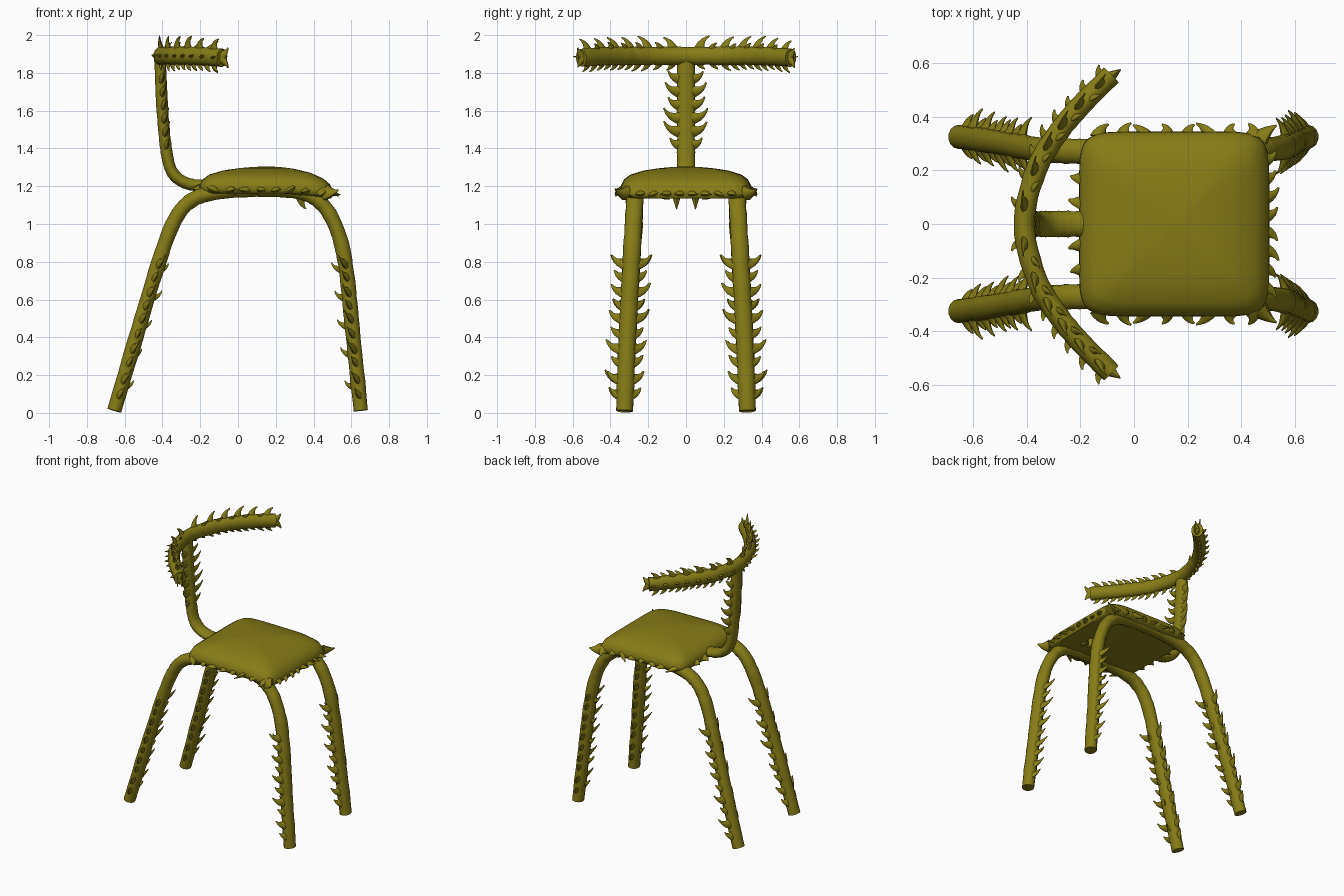
import bpy, bmesh, math, random
from mathutils import Vector as V

if "Cube" in bpy.data.objects:
    bpy.data.objects.remove(bpy.data.objects["Cube"])
random.seed(4)

olive = bpy.data.materials.new("olive")
olive.diffuse_color = (0.24, 0.2, 0.008, 1)
olive.use_nodes = True
olive.node_tree.nodes["Principled BSDF"].inputs["Base Color"].default_value = olive.diffuse_color
X, Y, Z = V((1, 0, 0)), V((0, 1, 0)), V((0, 0, 1))


def finish(bm, name, mirror=False):
    bmesh.ops.recalc_face_normals(bm, faces=bm.faces)
    me = bpy.data.meshes.new(name)
    bm.to_mesh(me)
    bm.free()
    me.materials.append(olive)
    ob = bpy.data.objects.new(name, me)
    bpy.context.collection.objects.link(ob)
    bpy.context.view_layer.objects.active = ob
    ob.select_set(True)
    bpy.ops.object.shade_smooth_by_angle(angle=math.radians(50))
    ob.select_set(False)
    if mirror:
        m = ob.modifiers.new("mirror", 'MIRROR')
        m.use_axis = (False, True, False)
        m.use_mirror_merge = False
    return ob


def smooth_path(pts, n=8):
    """Catmull-Rom curve through the control points."""
    p = [V(q) for q in pts]
    p = [2 * p[0] - p[1]] + p + [2 * p[-1] - p[-2]]
    out = []
    for i in range(1, len(p) - 2):
        a, b, c, d = p[i - 1:i + 3]
        for k in range(n):
            t = k / n
            out.append(0.5 * (2 * b + (c - a) * t + (2 * a - 5 * b + 4 * c - d) * t * t
                              + (3 * b - a - 3 * c + d) * t ** 3))
    return out + [p[-2]]


def skin(bm, rings):
    """Join rings of points into a closed tube."""
    vs = [[bm.verts.new(q) for q in r] for r in rings]
    n = len(vs[0])
    for a, b in zip(vs, vs[1:]):
        for i in range(n):
            bm.faces.new((a[i], a[(i + 1) % n], b[(i + 1) % n], b[i]))
    bm.faces.new(vs[0])
    bm.faces.new(vs[-1])


def tube(bm, path, ref, ra, rb, sides=14, bump=0.04):
    """Slightly knobbly tube; ra is the radius along ref, rb across it."""
    rings = []
    for i, p in enumerate(path):
        t = (path[min(i + 1, len(path) - 1)] - path[max(i - 1, 0)]).normalized()
        u = (ref - t * ref.dot(t)).normalized()
        w = t.cross(u)
        k = 1 + random.uniform(-bump, bump)
        rings.append([p + (u * math.cos(a) * ra + w * math.sin(a) * rb) * k
                      for a in (math.tau * j / sides for j in range(sides))])
    skin(bm, rings)


def thorn(bm, p, out, curl, length, width, flat=0.5, bend=0.6):
    """Flattened hooked spike growing along out and bending to curl."""
    out, curl = out.normalized(), curl.normalized()
    length *= random.uniform(0.88, 1.12)
    n = out.cross(curl).normalized()
    p1, p2 = p + out * length * 0.75, p + out * length + curl * length * bend
    rings = []
    for t in (0, 0.2, 0.4, 0.6, 0.8, 1):
        c = p * (1 - t) ** 2 + p1 * 2 * t * (1 - t) + p2 * t * t
        w = n.cross(((p1 - p) * (1 - t) + (p2 - p1) * t).normalized())
        r = width * ((1 - t) ** 1.3 + 0.12)
        rings.append([c + w * math.cos(a) * r + n * math.sin(a) * r * flat
                      for a in (math.tau * j / 8 for j in range(8))])
    skin(bm, rings)


# Legs: one bent tube makes a back and a front leg, mirrored across y
bm = bmesh.new()
legs = smooth_path([(-0.655, 0.325, 0.012), (-0.54, 0.31, 0.4), (-0.425, 0.29, 0.78),
                    (-0.345, 0.275, 1.0), (-0.26, 0.272, 1.115), (-0.13, 0.27, 1.165),
                    (0.1, 0.27, 1.182), (0.32, 0.27, 1.17), (0.44, 0.272, 1.11),
                    (0.52, 0.28, 0.98), (0.57, 0.29, 0.78), (0.61, 0.31, 0.4),
                    (0.65, 0.325, 0.012)])
tube(bm, legs, Y, 0.046, 0.04)
for end in (-1, 1):
    half = [p for p in legs if p.x * end > 0.2]
    for i, z in enumerate((0.1, 0.18, 0.27, 0.34, 0.42, 0.5, 0.57, 0.64, 0.72, 0.79)):
        p = min(half, key=lambda q: abs(q.z - z)).copy()
        q = next((a, b) for a, b in zip(legs, legs[1:]) if (a.z - z) * (b.z - z) <= 0
                 and a.x * end > 0.2)
        p = q[0].lerp(q[1], (z - q[0].z) / (q[1].z - q[0].z))
        big = 1.0 if i % 2 else 0.75
        for s in (-1, 1):
            thorn(bm, p + Y * s * 0.025, Y * s - X * end * 0.25, Z - X * end * 0.4,
                  0.078 * big, 0.034)
        if i % 2 == 0:
            thorn(bm, p - X * end * 0.025 + Z * 0.04, -X * end + Y * random.uniform(-.5, .5),
                  Z, 0.055, 0.022)
finish(bm, "legs", True)

# Seat: domed cushion with a rounded square outline that dips to the front
bm = bmesh.new()


def edge(a, e=0.26):
    c, s = math.cos(a), math.sin(a)
    return (math.copysign(abs(c) ** e, c), math.copysign(abs(s) ** e, s))


rings = []
for s, z in ((0.02, 1.16), (0.85, 1.157), (0.96, 1.163), (1, 1.182), (0.995, 1.205),
             (0.95, 1.237), (0.85, 1.262), (0.65, 1.283), (0.4, 1.296), (0.2, 1.302), (0.02, 1.305)):
    ring = []
    for j in range(64):
        u, v = edge(math.tau * (j + 0.5) / 64)
        x, y = 0.15 + 0.355 * u * s, 0.345 * v * s
        drop = 0.03 * max(0, (x - 0.2) / 0.3) ** 2
        ring.append((x, y, z - drop))
    rings.append(ring)
skin(bm, rings)
finish(bm, "seat")

# Seat fringe: drooping thorns all round the rim
bm = bmesh.new()
for x in (-0.13, -0.04, 0.04, 0.12, 0.2, 0.28, 0.36, 0.44):
    z = 1.185 - 0.025 * max(0, (x - 0.2) / 0.3) ** 2
    thorn(bm, V((x, 0.325, z)), Y + X * random.uniform(-.4, .4) - Z * 0.2,
          X * random.choice((-1, 1)) + Z * random.uniform(-0.6, 0.4), 0.05, 0.032, 0.6)
for y in (0.03, 0.1, 0.17, 0.24):
    thorn(bm, V((0.48, y, 1.165)), X - Z * 0.2, Y + Z * random.uniform(-.7, .3), 0.055, 0.032, 0.6)
thorn(bm, V((0.47, 0.32, 1.165)), X + Y, Z + X, 0.065, 0.04, 0.7, 0.3)
for y in (0.17, 0.08):
    thorn(bm, V((-0.18, y, 1.19)), -X, Y - Z * 0.5, 0.06, 0.035, 0.7, 0.2)
# small hooks hanging below the seat
thorn(bm, V((0.33, 0.05, 1.165)), -Z, X, 0.095, 0.03, 0.8, 0.35)
thorn(bm, V((0.34, 0.1, 1.16)), Y - Z * 0.5, Z, 0.06, 0.03, 0.7, 0.3)
finish(bm, "seat_fringe", True)

# Back post: bends up from under the seat, thorns on both sides
bm = bmesh.new()
post = smooth_path([(0.0, 0, 1.2), (-0.15, 0, 1.2), (-0.27, 0, 1.215), (-0.345, 0, 1.27),
                    (-0.378, 0, 1.38), (-0.4, 0, 1.6), (-0.413, 0, 1.88)])
tube(bm, post, Y, 0.048, 0.032)
for i, z in enumerate((1.42, 1.49, 1.56, 1.63, 1.7, 1.77)):
    x = -0.378 - 0.075 * (z - 1.38)
    for s in (-1, 1):
        thorn(bm, V((x, s * 0.025, z)), Y * s + X * 0.15, Z + X * 0.2,
              0.085 if i in (1, 2, 4) else 0.068, 0.033)
finish(bm, "back_post")

# Backrest: curved bar with hooked thorns above, below and behind
bm = bmesh.new()
half = [(-0.365, 0.2, 1.89), (-0.29, 0.33, 1.89), (-0.2, 0.44, 1.888), (-0.085, 0.555, 1.88)]
ctrl = [(x, -y, z) for x, y, z in half[::-1]] + [(-0.41, 0, 1.89)] + half
bar = smooth_path(ctrl, 6)
tube(bm, bar, Z, 0.048, 0.04)
for i, p in enumerate(bar):
    if i in (0, len(bar) - 1) or abs(p.y) < 0.04:
        continue
    s = 1 if p.y > 0 else -1
    t = (bar[i + 1] - bar[i - 1]).normalized() * s
    side = V((-t.y * s, t.x * s, 0)) if s > 0 else V((t.y, -t.x, 0)) * -s
    side = V((-abs(side.x), side.y, 0))
    k = min(i, len(bar) - 1 - i)
    if k % 4 == 2:
        thorn(bm, p + Z * 0.02, Z + side * 0.25, t, 0.08, 0.032)
    if k % 4 == 0 or k % 4 == 2:
        thorn(bm, p - Z * 0.02, -Z + side * 0.2, t, 0.055, 0.028)
    if k % 4 == 0:
        thorn(bm, p + Z * 0.02, Z - side * 0.5, t, 0.055, 0.028)
    if k % 3 == 1:
        thorn(bm, p + side * 0.02, side, t + Z * 0.3, 0.042, 0.024)
# tips of the bar
for s in (-1, 1):
    for d in (Z, -Z):
        thorn(bm, V((-0.1, s * 0.54, 1.88)), X * 0.7 + Y * s * 0.5 + d * 0.4, d, 0.065, 0.035, 0.7, 0.4)
finish(bm, "backrest")
